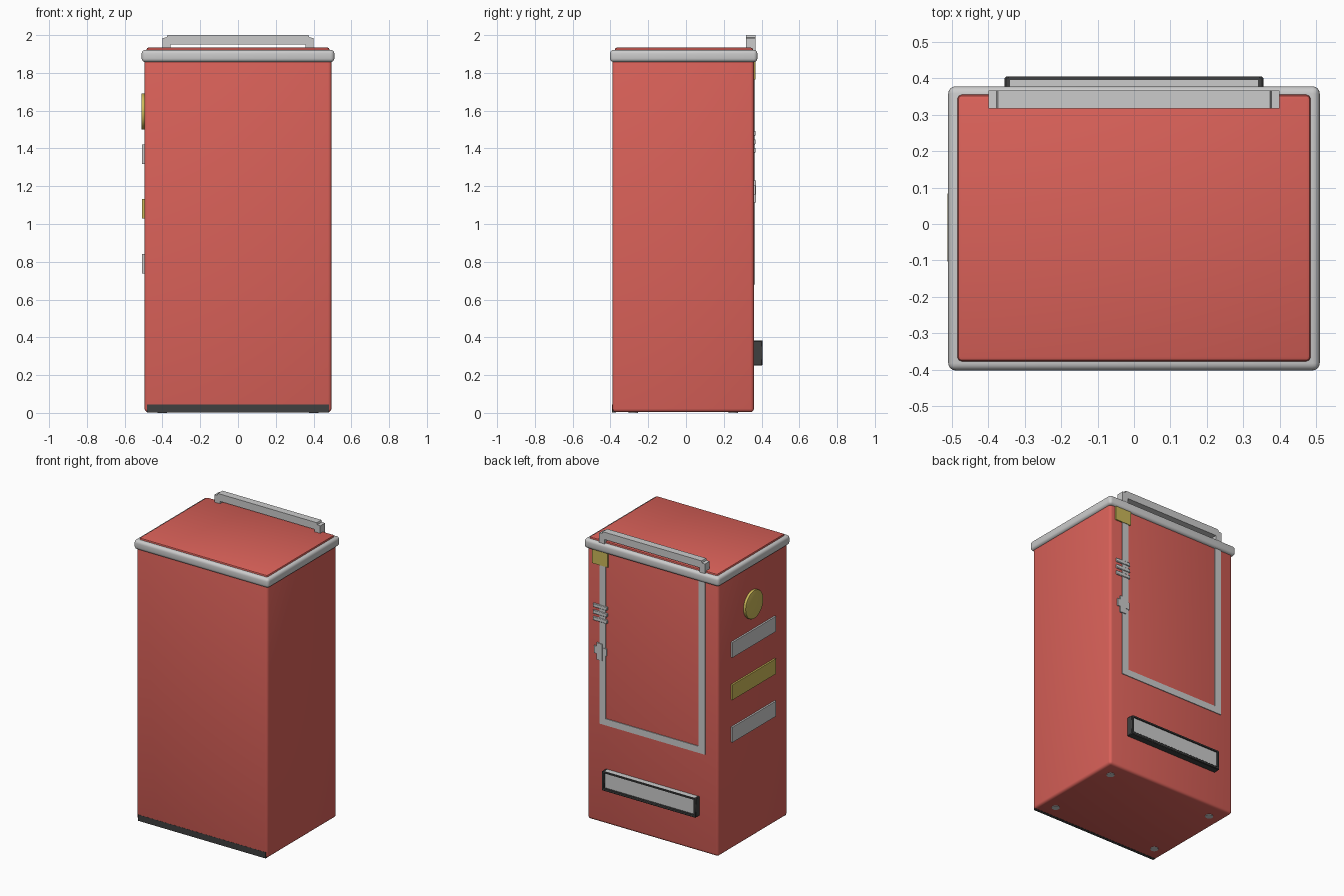
import bpy, math

if "Cube" in bpy.data.objects:
    bpy.data.objects.remove(bpy.data.objects["Cube"])

CY = -0.015  # depth centre of the cabinet


def material(name, rgb):
    m = bpy.data.materials.new(name)
    m.diffuse_color = (*rgb, 1)
    m.use_nodes = True
    m.node_tree.nodes["Principled BSDF"].inputs["Base Color"].default_value = m.diffuse_color
    return m


RED = material("red_paint", (0.70, 0.12, 0.10))
BRASS = material("brass", (0.60, 0.48, 0.10))
DARK = material("dark_metal", (0.05, 0.05, 0.05))


def finish(ob, name, mat, bevel=0, segments=1):
    ob.name = name
    if mat:
        ob.data.materials.append(mat)
    if bevel:
        b = ob.modifiers.new("bevel", 'BEVEL')
        b.width, b.segments = bevel, segments
        bpy.ops.object.modifier_apply(modifier=b.name)
        bpy.ops.object.shade_smooth_by_angle(angle=math.radians(40))
    return ob


def box(name, x, y, z, mat=None, bevel=0, segments=1):
    """Box from (min, max) pairs on each axis."""
    bpy.ops.mesh.primitive_cube_add(size=1, location=[sum(p) / 2 for p in (x, y, z)])
    ob = bpy.context.object
    ob.scale = [p[1] - p[0] for p in (x, y, z)]
    bpy.ops.object.transform_apply(location=False, rotation=False, scale=True)
    return finish(ob, name, mat, bevel, segments)


def disc(name, loc, radius, depth, rot=(0, 0, 0), mat=None, bevel=0):
    bpy.ops.mesh.primitive_cylinder_add(vertices=32, radius=radius, depth=depth,
                                        location=loc, rotation=rot)
    return finish(bpy.context.object, name, mat, bevel, 2)


# Cabinet, rounded rim and lid
box("cabinet_body", (-0.495, 0.495), (-0.39, 0.36), (0.004, 1.88), RED, 0.018, 3)
box("front_kick_strip", (-0.483, 0.483), (-0.391, -0.37), (0.003, 0.045), DARK)
box("top_rim", (-0.51, 0.51), (-0.402, 0.378), (1.857, 1.922), None, 0.02, 4)
box("lid_panel", (-0.485, 0.485), (-0.377, 0.355), (1.90, 1.934), RED, 0.012, 2)

# Top handle: profile with stepped, chamfered ends, extruded in depth
half = [(0.40, 1.915), (0.40, 1.985), (0.378, 1.987), (0.374, 2.0)]
inner = [(0.358, 1.95), (0.358, 1.915)]
outline = half + [(-x, z) for x, z in reversed(half)] + [(-x, z) for x, z in reversed(inner)] + inner
n = len(outline)
verts = [(x, y, z) for y in (0.317, 0.367) for x, z in outline]
faces = [list(range(n)), list(range(2 * n - 1, n - 1, -1))]
faces += [[i, i + n, (i + 1) % n + n, (i + 1) % n] for i in range(n)]
mesh = bpy.data.meshes.new("top_handle")
mesh.from_pydata(verts, [], faces)
handle = bpy.data.objects.new("top_handle", mesh)
bpy.context.collection.objects.link(handle)

# Door trim on the back
for side, s in (("left", -1), ("right", 1)):
    box(f"door_trim_{side}", sorted((s * 0.352, s * 0.40)), (0.35, 0.365), (0.68, 1.87))
box("door_trim_bottom", (-0.352, 0.352), (0.35, 0.365), (0.68, 0.725))

# Door fittings along one trim strip
box("door_brass_plate", (0.335, 0.455), (0.35, 0.368), (1.765, 1.86), BRASS)
for i, z in enumerate((1.39, 1.435, 1.48)):
    box(f"hinge_bar_{i + 1}", (0.34, 0.448), (0.35, 0.369), (z - 0.013, z + 0.013), None, 0.003)
box("latch_plate", (0.345, 0.44), (0.35, 0.368), (1.155, 1.205))
box("latch_tongue", (0.375, 0.42), (0.35, 0.370), (1.115, 1.23))

# Slot: dark tray with a grey front panel
for side, s in (("left", -1), ("right", 1)):
    box(f"slot_frame_{side}", sorted((s * 0.337, s * 0.355)), (0.35, 0.405), (0.25, 0.382), DARK, 0.004)
box("slot_frame_bottom", (-0.345, 0.345), (0.35, 0.405), (0.25, 0.27), DARK, 0.004)
box("slot_frame_top", (-0.345, 0.345), (0.395, 0.405), (0.372, 0.382), DARK)
box("slot_panel", (-0.34, 0.34), (0.35, 0.396), (0.265, 0.381))

# Side badge and plates
disc("side_disc", (-0.501, -0.01, 1.595), 0.096, 0.022, (0, math.pi / 2, 0), BRASS, 0.004)
for i, (z, mat) in enumerate(((1.37, None), (1.08, BRASS), (0.79, None))):
    box(f"side_plate_{i + 1}", (-0.507, -0.48), (CY - 0.235, CY + 0.235), (z - 0.052, z + 0.052), mat)

# Small feet under the corners
for i, (x, y) in enumerate(((x, y) for x in (-0.4, 0.4) for y in (-0.28, 0.25))):
    disc(f"foot_{i + 1}", (x, y, 0.006), 0.025, 0.012)
